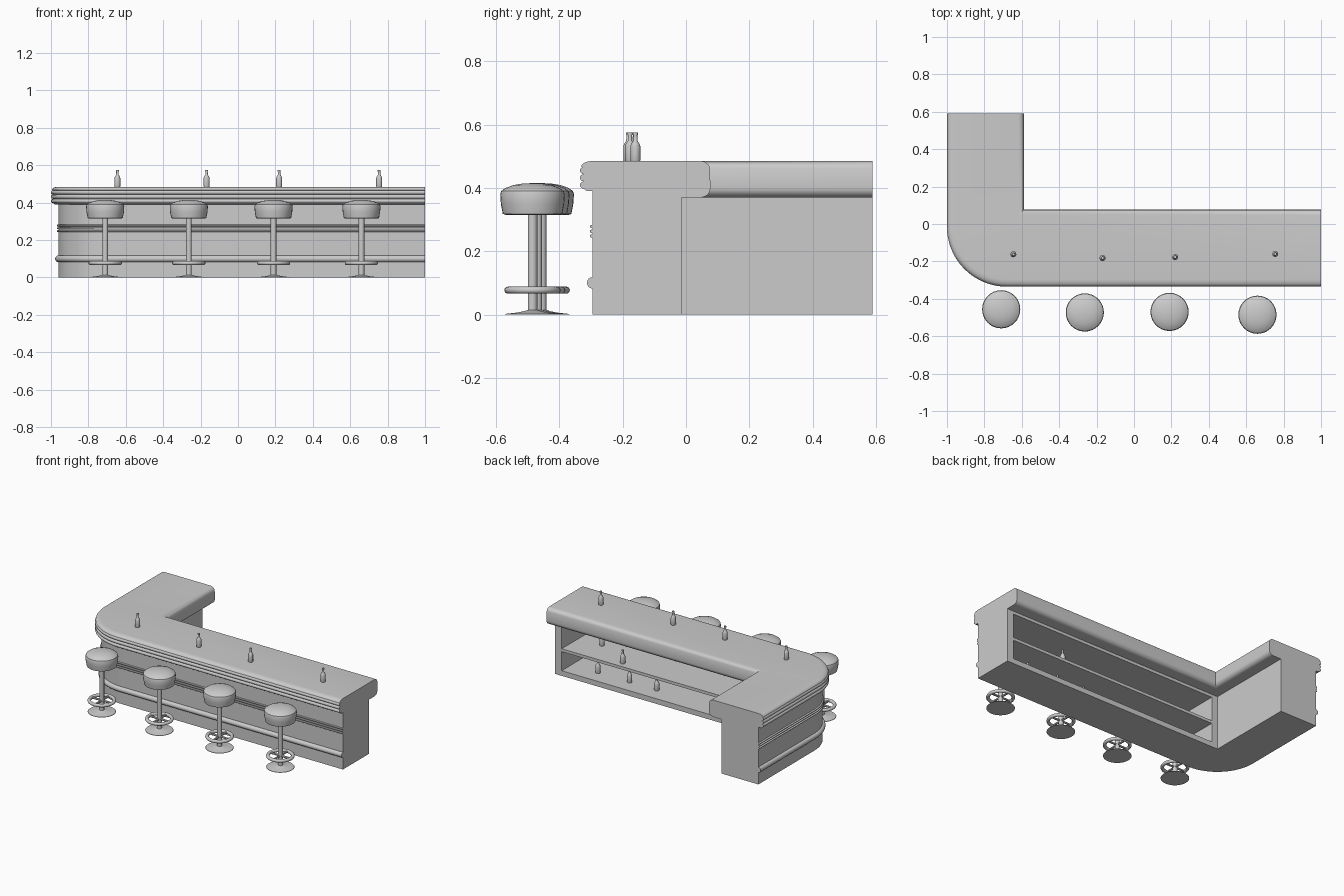
import bpy, bmesh, math
from mathutils import Vector, Matrix

if "Cube" in bpy.data.objects:
    bpy.data.objects.remove(bpy.data.objects["Cube"])

grey = bpy.data.materials.new("plain grey")
grey.use_nodes = True
COLOUR = (0.6, 0.6, 0.6, 1)
grey.diffuse_color = COLOUR
grey.node_tree.nodes["Principled BSDF"].inputs["Base Color"].default_value = COLOUR

CENTRE = Vector((-0.68, -0.015))   # inner corner of the L, also the bend centre
RADIUS = 0.28                      # depth of the counter body
END_X, END_Y = 1.0, 0.59


def finish(bm, name, angle=35):
    bmesh.ops.remove_doubles(bm, verts=bm.verts, dist=1e-5)
    bmesh.ops.recalc_face_normals(bm, faces=bm.faces)
    mesh = bpy.data.meshes.new(name)
    bm.to_mesh(mesh)
    bm.free()
    obj = bpy.data.objects.new(name, mesh)
    bpy.context.collection.objects.link(obj)
    mesh.materials.append(grey)
    bpy.ops.object.select_all(action='DESELECT')
    obj.select_set(True)
    bpy.context.view_layer.objects.active = obj
    bpy.ops.object.shade_smooth_by_angle(angle=math.radians(angle))
    return obj


def skin(bm, rings, caps=True):
    """Join closed loops of points into a tube."""
    loops = [[bm.verts.new(p) for p in ring] for ring in rings]
    n = len(loops[0])
    for a, b in zip(loops, loops[1:]):
        for i in range(n):
            j = (i + 1) % n
            bm.faces.new((a[i], a[j], b[j], b[i]))
    if caps:
        bm.faces.new(loops[0])
        bm.faces.new(loops[-1])


def stations(steps=24):
    """Anchor, outward and inward directions along the L."""
    out = [(Vector((END_X, CENTRE.y)), Vector((0, -1)), Vector((0, 1)))]
    for i in range(steps + 1):
        a = -math.pi / 2 - math.pi / 2 * i / steps
        out.append((CENTRE, Vector((math.cos(a), math.sin(a))), Vector((1, 1))))
    out.append((Vector((CENTRE.x, END_Y)), Vector((-1, 0)), Vector((1, 0))))
    return out


def sweep(name, outer, inner=()):
    """Sweep (offset, height) profiles of the outer and inner side along the L."""
    bm = bmesh.new()
    rings = []
    for anchor, n, v in stations():
        ring = [(*(anchor + n * (RADIUS + d)), z) for d, z in outer]
        ring += [(*(anchor + v * d), z) for d, z in inner]
        rings.append(ring)
    skin(bm, rings)
    return finish(bm, name)


def bump(d, z, r, steps=8):
    """Half-round moulding from bottom to top."""
    angles = [math.pi * (i / steps - 0.5) for i in range(steps + 1)]
    return [(d + r * math.cos(a), z + r * math.sin(a)) for a in angles]


def lathe(bm, profile, at=(0, 0, 0), sides=32):
    rings = [[(at[0] + r * math.cos(math.tau * i / sides),
               at[1] + r * math.sin(math.tau * i / sides), at[2] + z)
              for i in range(sides)] for r, z in profile]
    skin(bm, rings)


# Counter body with an open cupboard at the back
body = sweep("counter_body", [(0, 0), (0, 0.37)], [(0, 0.37), (0, 0)])
for low, high in ((0.035, 0.165), (0.185, 0.35)):
    bpy.ops.mesh.primitive_cube_add(size=1, location=(0.1575, -0.085, (low + high) / 2))
    cutter = bpy.context.object
    cutter.scale = (1.585, 0.37, high - low)
    mod = body.modifiers.new("shelf_opening", 'BOOLEAN')
    mod.operation, mod.solver, mod.object = 'DIFFERENCE', 'EXACT', cutter
    bpy.context.view_layer.objects.active = body
    bpy.ops.object.modifier_apply(modifier=mod.name)
    bpy.data.objects.remove(cutter)

# Countertop: ribbed outer edge, rounded inner edge
edge = [(0, 0.37), (0, 0.39), (0.02, 0.391)]
for z in (0.409, 0.432, 0.455):
    edge += bump(0.029, z, 0.011)
edge += [(0.036 * math.cos(a), 0.467 + 0.018 * math.sin(a))
         for a in (math.pi / 2 * i / 6 for i in range(7))]
nose = [(0.062 + 0.03 * math.cos(a), (0.455 if a > 0 else 0.4) + 0.03 * math.sin(a))
        for a in (math.pi / 2 * (1 - i / 6) for i in range(13))]
sweep("countertop", edge, nose)

# Mouldings on the outer face
sweep("lower_rail", bump(0, 0.1, 0.018))
for i, z in enumerate((0.248, 0.263, 0.278)):
    sweep(f"trim_strip_{i + 1}", [(-0.004, z - 0.005)] + bump(0.004, z, 0.005, 6) + [(-0.004, z + 0.005)])

# Bar stools
seat = [(0.085, 0.315), (0.094, 0.318), (0.1, 0.35), (0.102, 0.38), (0.099, 0.39),
        (0.085, 0.4), (0.06, 0.409), (0.03, 0.414), (0.004, 0.415)]
foot = [(0.088, 0), (0.086, 0.002), (0.05, 0.006), (0.025, 0.011), (0.016, 0.014)]
for i, (x, y) in enumerate(((-0.71, -0.456), (-0.263, -0.473), (0.19, -0.47), (0.66, -0.485))):
    for part, profile in (("seat", seat), ("post", [(0.015, 0), (0.015, 0.32)]), ("base", foot)):
        bm = bmesh.new()
        lathe(bm, profile, (x, y, 0))
        finish(bm, f"stool_{part}_{i + 1}")
    # Foot ring with spokes
    bm = bmesh.new()
    ring = [(0.078 + d, z) for d, z in bump(0, 0.077, 0.011)]
    ring += [(0.156 - r, z) for r, z in reversed(ring)]
    lathe_rings = [[(x + r * math.cos(a), y + r * math.sin(a), z) for r, z in ring]
                   for a in (math.tau * k / 32 for k in range(33))]
    skin(bm, lathe_rings, caps=False)
    for k in range(4):
        turn = Matrix.Rotation(math.pi / 2 * k, 4, 'Z') @ Matrix.Translation((0.042, 0, 0))
        bmesh.ops.create_cone(bm, cap_ends=True, segments=10, radius1=0.007, radius2=0.007, depth=0.066,
                              matrix=Matrix.Translation((x, y, 0.077)) @ turn @ Matrix.Rotation(math.pi / 2, 4, 'Y'))
    finish(bm, f"stool_foot_ring_{i + 1}")

# Bottles on the counter and on the shelves
bottle = [(0.015, 0), (0.016, 0.003), (0.016, 0.046), (0.013, 0.055), (0.007, 0.064),
          (0.006, 0.082), (0.008, 0.083), (0.008, 0.09)]
spots = [(-0.645, -0.162, 0.485), (-0.168, -0.182, 0.485), (0.22, -0.177, 0.485), (0.755, -0.16, 0.485),
         (0.75, -0.12, 0.035), (0.51, -0.12, 0.035), (0.305, -0.12, 0.035),
         (0.775, -0.2, 0.185), (0.52, -0.06, 0.185)]
for i, spot in enumerate(spots):
    bm = bmesh.new()
    lathe(bm, bottle, spot, sides=16)
    finish(bm, f"bottle_{i + 1}")
